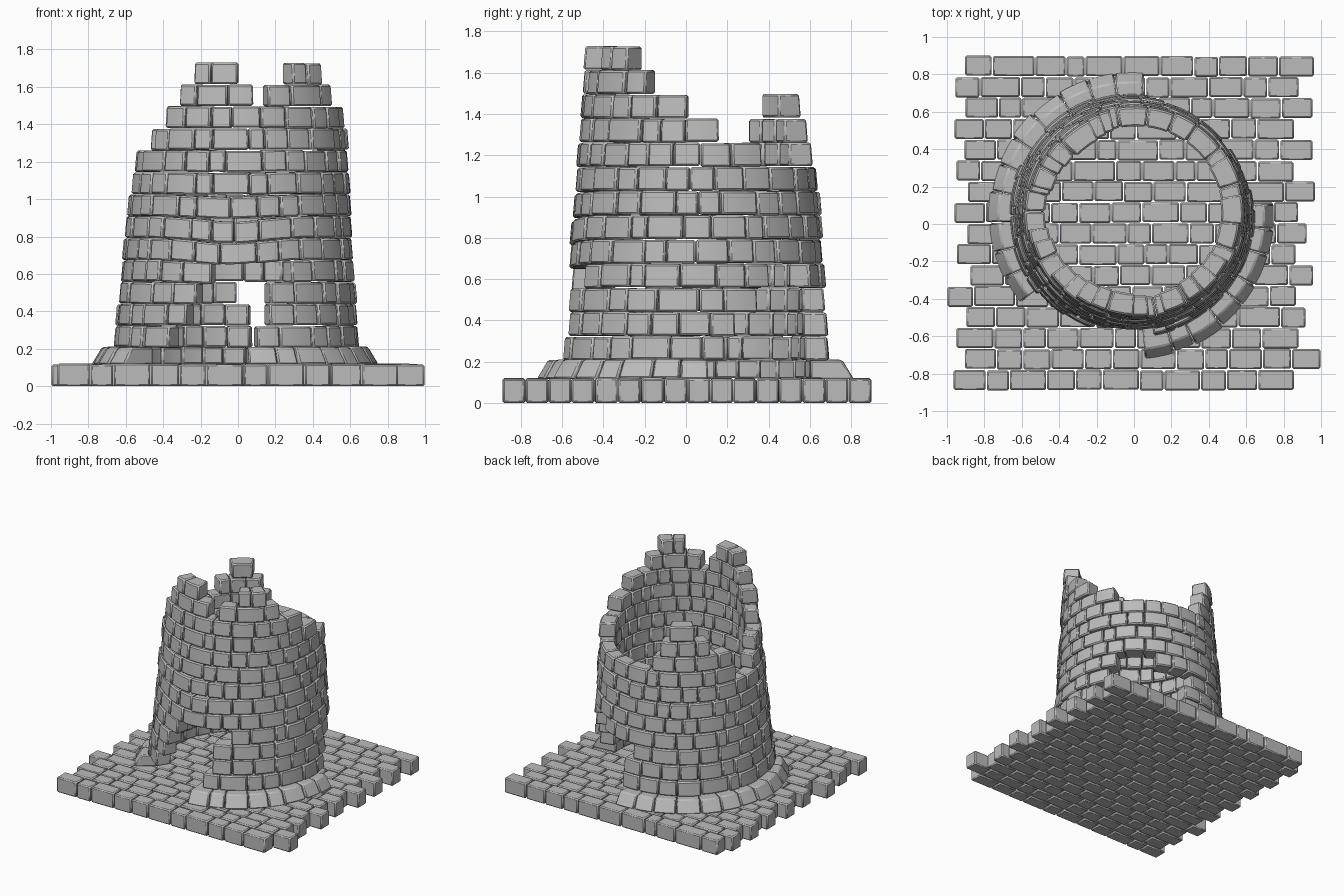
import bpy, bmesh, math, random

random.seed(7)
cube = bpy.data.objects.get("Cube")
if cube:
    bpy.data.objects.remove(cube)

stone = bpy.data.materials.new("grey_stone")
stone.use_nodes = True
GREY = (0.5, 0.5, 0.5, 1)
stone.diffuse_color = GREY
stone.node_tree.nodes["Principled BSDF"].inputs["Base Color"].default_value = GREY


def finish(bm, name, bevel):
    """Turn a set of bricks into one bevelled object."""
    bmesh.ops.recalc_face_normals(bm, faces=bm.faces)
    mesh = bpy.data.meshes.new(name)
    bm.to_mesh(mesh)
    bm.free()
    mesh.materials.append(stone)
    obj = bpy.data.objects.new(name, mesh)
    bpy.context.collection.objects.link(obj)
    mod = obj.modifiers.new("worn_edges", "BEVEL")
    mod.width = bevel
    mod.segments = 1
    mod.limit_method = "ANGLE"
    mod.angle_limit = math.radians(40)
    bpy.ops.object.select_all(action="DESELECT")
    obj.select_set(True)
    bpy.context.view_layer.objects.active = obj
    bpy.ops.object.shade_smooth_by_angle(angle=math.radians(20))


def loft(bm, rings):
    """Closed solid through a row of four-cornered sections."""
    rows = [[bm.verts.new(p) for p in ring] for ring in rings]
    for a, b in zip(rows, rows[1:]):
        for i in range(4):
            j = (i + 1) % 4
            bm.faces.new((a[i], a[j], b[j], b[i]))
    bm.faces.new(rows[0])
    bm.faces.new(rows[-1][::-1])


def split(start, end, size, jitter):
    """Uneven cuts between two ends."""
    n = max(1, round((end - start) / size))
    step = (end - start) / n
    inner = [start + step * (i + random.uniform(-jitter, jitter)) for i in range(1, n)]
    return [start] + inner + [end]


def sag(angle, z):
    """Settled courses above the doorway."""
    d = (angle + 95 + 180) % 360 - 180
    return -0.03 * math.exp(-(d / 22) ** 2) * math.exp(-((z - 0.8) / 0.22) ** 2)


def arc_brick(bm, centre, a0, a1, r_in, r_low, r_high, z0, z1):
    rings = []
    push, lift = random.uniform(-0.008, 0.008), random.uniform(-0.003, 0.003)
    for i in range(4):
        deg = a0 + (a1 - a0) * i / 3
        c, s = math.cos(math.radians(deg)), math.sin(math.radians(deg))
        dz = lift + sag(deg, (z0 + z1) / 2)
        section = ((r_in, z0), (r_low + push, z0), (r_high + push, z1), (r_in, z1))
        rings.append([(centre[0] + r * c, centre[1] + r * s, z + dz) for r, z in section])
    loft(bm, rings)


# Paved floor
ROWS = 16
pitch = 1.79 / ROWS
bm = bmesh.new()
for row in range(ROWS):
    y = -0.89 + pitch * row
    shift = 0.04 if row % 2 else -0.03
    left = -0.93 + shift + random.uniform(-0.02, 0.02)
    right = 0.91 + shift + random.uniform(-0.03, 0.02)
    if row == 1:
        right = 1.0
    if row == 4:
        left = -1.0
    cuts = split(left, right, 0.165, 0.22)
    for x0, x1 in zip(cuts, cuts[1:]):
        j = random.uniform(-0.003, 0.003)
        y0, y1 = y + 0.002 + j, y + pitch - 0.003 + j
        top = 0.118 + random.uniform(-0.003, 0.003)
        loft(bm, [[(x, y0, 0), (x, y1, 0), (x, y1, top), (x, y0, top)]
                  for x in (x0 + 0.003, x1 - 0.003)])
finish(bm, "paved_floor", 0.008)

# Sloping footing, broken at the doorway and the rear breach
bm = bmesh.new()
for start, end in ((-85, 5), (85, 218)):
    cuts = split(start, end, 12, 0.12)
    for a0, a1 in zip(cuts, cuts[1:]):
        arc_brick(bm, (-0.01, 0.045), a0 + 0.2, a1 - 0.2, 0.56, 0.765, 0.71, 0.118, 0.21)
finish(bm, "tower_footing", 0.008)

# Standing spans of each wall course, in degrees from +x
spans = [
    [(-80, 13), (82, 236)],
    [(-74, 18), (83, 245)],
    [(-74, 29), (90, 250)],
    [(-62, 35), (62, 257)],
    [(0, 360)],
    [(7, 367)],
    [(1, 361)],
    [(-172, 168)],
    [(-165, 33), (104, 165)],
    [(-145, 11), (110, 147)],
    [(-135, -5), (117, 136)],
    [(-127, -83), (-75, -27)],
    [(-118, -92), (-60, -38)],
]
HEIGHT = 0.1172
for level, parts in enumerate(spans):
    z = 0.207 + HEIGHT * level
    t = level / 12
    centre = (-0.01 + 0.03 * t, 0.045 + 0.01 * t)
    radius = 0.648 - 0.105 * t
    bm = bmesh.new()
    for start, end in parts:
        cuts = split(start, end, 14, 0.25)
        for a0, a1 in zip(cuts, cuts[1:]):
            arc_brick(bm, centre, a0 + 0.25, a1 - 0.25, radius - 0.115, radius + 0.006,
                      radius - 0.004, z + 0.001, z + HEIGHT - 0.002)
    finish(bm, f"wall_course_{level + 1}", 0.009)
